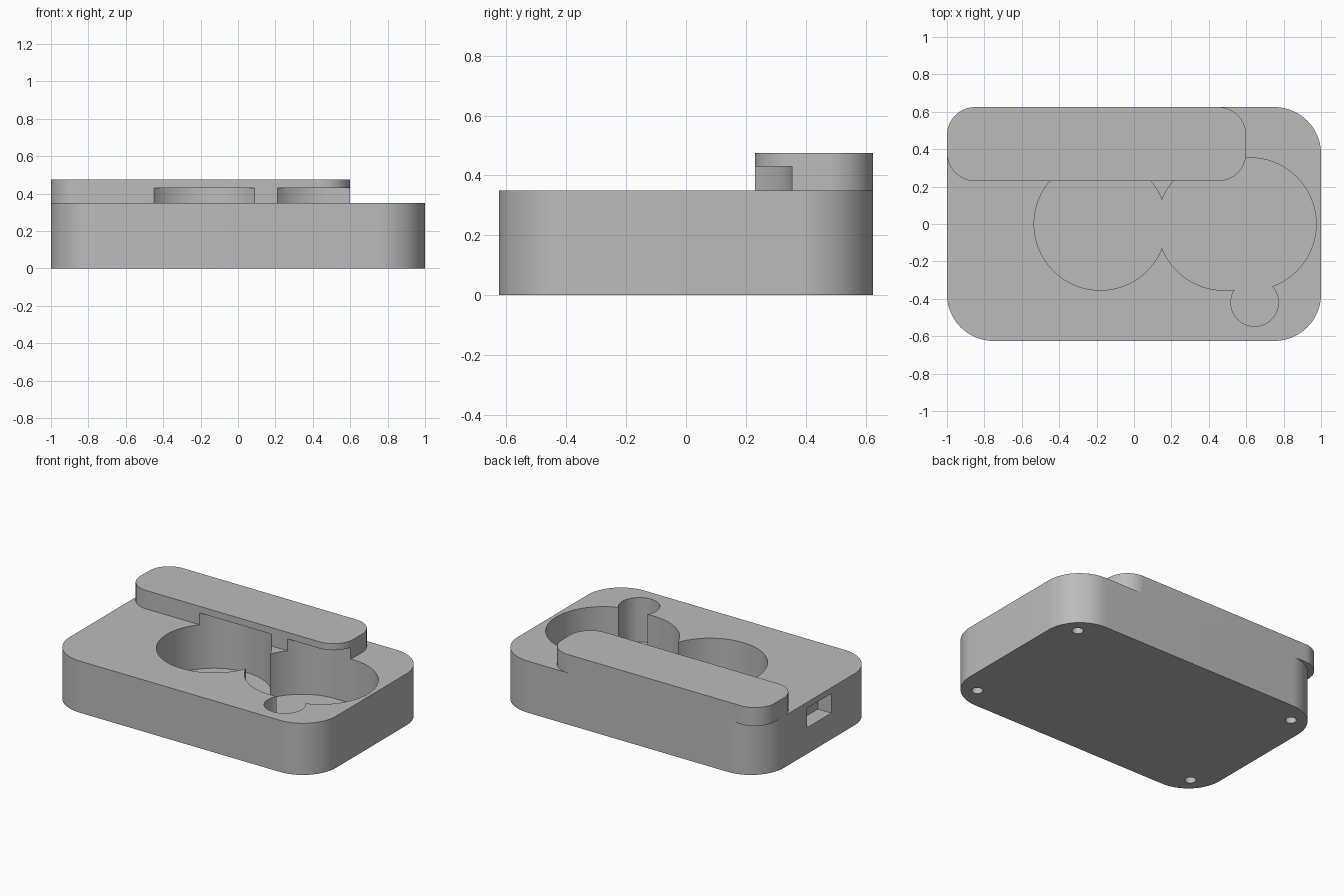
import bpy
import bmesh
from math import cos, sin, pi, radians

if "Cube" in bpy.data.objects:
    bpy.data.objects.remove(bpy.data.objects["Cube"], do_unlink=True)

# Single plain grey plastic
grey = bpy.data.materials.new("grey plastic")
grey.use_nodes = True
colour = (0.5, 0.5, 0.5, 1)
grey.diffuse_color = colour
grey.node_tree.nodes["Principled BSDF"].inputs["Base Color"].default_value = colour


def rounded_block(name, x, y, z, radius=0.0, steps=24):
    """Upright prism with rounded corners; x, y and z are (low, high)."""
    outline = []
    corners = ((1, 1), (0, 1), (0, 0), (1, 0))
    for quarter, (right, back) in enumerate(corners):
        cx = x[1] - radius if right else x[0] + radius
        cy = y[1] - radius if back else y[0] + radius
        for i in range(steps + 1):
            a = (quarter + i / steps) * pi / 2
            p = (cx + radius * cos(a), cy + radius * sin(a))
            if all(abs(p[0] - q[0]) + abs(p[1] - q[1]) > 1e-5 for q in outline):
                outline.append(p)
    bm = bmesh.new()
    floor = bm.faces.new([bm.verts.new((px, py, z[0])) for px, py in outline])
    lid = bmesh.ops.extrude_face_region(bm, geom=[floor])["geom"]
    bmesh.ops.translate(bm, vec=(0, 0, z[1] - z[0]),
                        verts=[g for g in lid if isinstance(g, bmesh.types.BMVert)])
    bmesh.ops.recalc_face_normals(bm, faces=bm.faces[:])
    mesh = bpy.data.meshes.new(name)
    bm.to_mesh(mesh)
    bm.free()
    mesh.materials.append(grey)
    obj = bpy.data.objects.new(name, mesh)
    bpy.context.collection.objects.link(obj)
    return obj


def cylinder(name, cx, cy, r, z, steps=24):
    return rounded_block(name, (cx - r, cx + r), (cy - r, cy + r), z, r, steps)


def activate(obj):
    bpy.ops.object.select_all(action="DESELECT")
    obj.select_set(True)
    bpy.context.view_layer.objects.active = obj


def cut(obj, cutters):
    activate(obj)
    for cutter in cutters:
        mod = obj.modifiers.new("cut", "BOOLEAN")
        mod.operation = "DIFFERENCE"
        mod.solver = "EXACT"
        mod.object = cutter
        bpy.ops.object.modifier_apply(modifier=mod.name)


# Case body and the raised bar along its back edge
body = rounded_block("case_body", (-1, 1), (-0.625, 0.625), (0, 0.35), 0.25)
bar = rounded_block("raised_bar", (-1, 0.6), (0.23, 0.625), (0.35, 0.475), 0.15)

# Pockets that sink into the body and undercut the bar
depth = (0.05, 0.43)
pockets = [
    cylinder("round_pocket", -0.18, 0, 0.354, depth),
    rounded_block("long_pocket", (0.126, 0.974), (-0.354, 0.354), depth, 0.354),
    cylinder("finger_pocket", 0.645, -0.42, 0.127, depth),
]

# Side port and screw holes under the corners
port = rounded_block("side_port", (-1.1, -0.9), (-0.128, 0.132), (0.178, 0.31))
holes = [cylinder("screw_hole", sx * 0.855, sy * 0.48, 0.035, (-0.1, 0.2), 8)
         for sx in (-1, 1) for sy in (-1, 1)]

cut(body, pockets + [port] + holes)
cut(bar, pockets[:2])

for cutter in pockets + [port] + holes:
    bpy.data.objects.remove(cutter, do_unlink=True)

for part in (body, bar):
    activate(part)
    bpy.ops.object.shade_smooth_by_angle(angle=radians(30))
